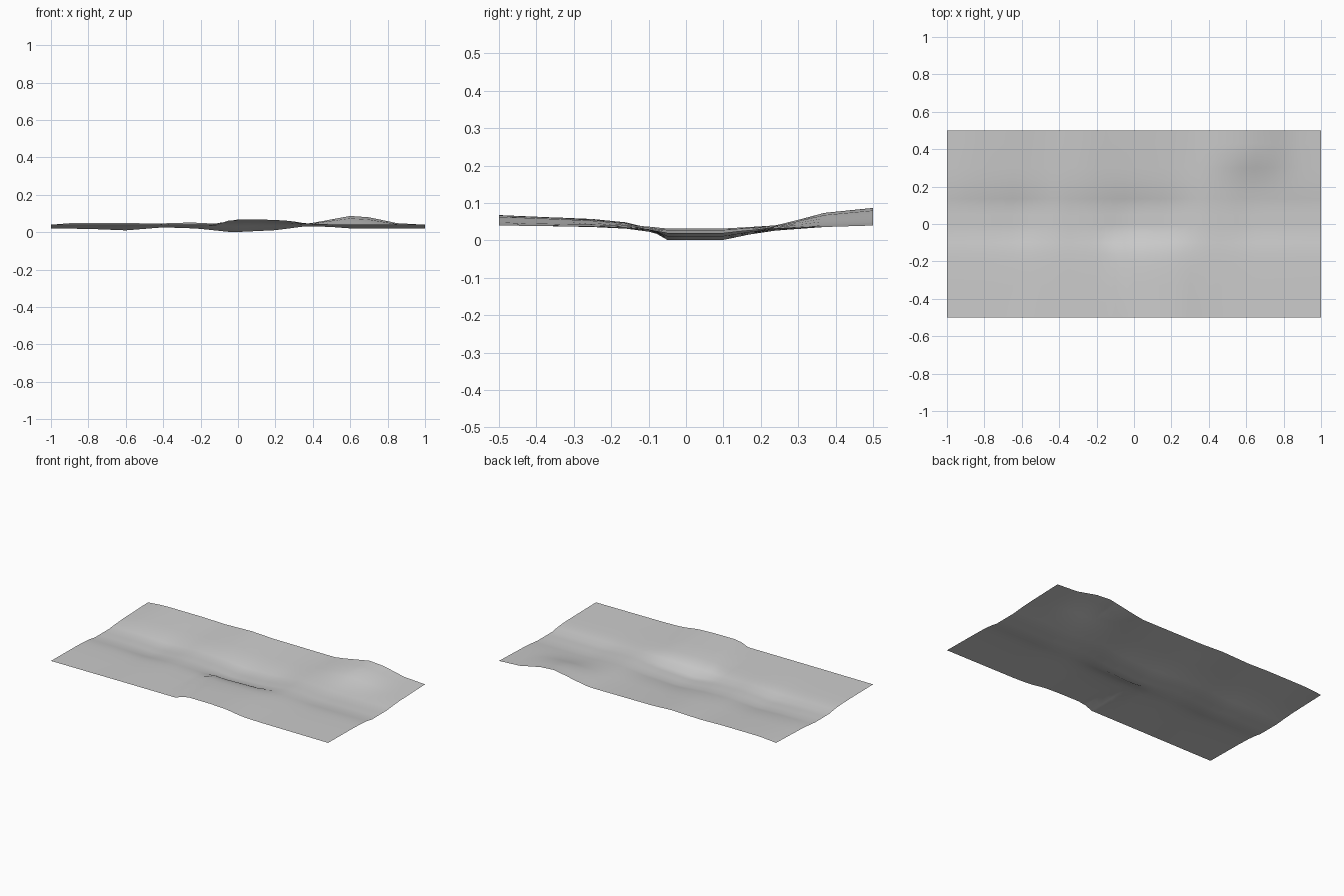
import bpy
import bmesh

default_cube = bpy.data.objects.get("Cube")
if default_cube:
    bpy.data.objects.remove(default_cube, do_unlink=True)


def sample(keys, at):
    """Read a height from (position, value) points joined by straight lines."""
    if at <= keys[0][0]:
        return keys[0][1]
    for (start, low), (end, high) in zip(keys, keys[1:]):
        if at <= end:
            return low + (high - low) * (at - start) / (end - start)
    return keys[-1][1]


# Valley floor height along the length
floor = [(-1, .02), (-.8, .018), (-.6, .01), (-.4, .026), (-.22, .02),
         (-.03, 0), (.2, .011), (.37, .033), (.5, .028), (.62, .019), (1, .02)]

# Height of the outer edges along the length, with a step in the front one
front_edge = [(-1, .04), (-.5, .041), (-.1, .041), (-.03, .068), (.15, .067),
              (.27, .062), (.37, .046), (.5, .042), (1, .04)]
back_edge = [(-1, .04), (-.88, .05), (-.6, .05), (-.45, .046), (-.25, .052),
             (-.1, .045), (.3, .043), (.5, .045), (1, .04)]

# Share of the edge height reached at each distance from the valley
front_rise = [(-.5, 1), (-.25, .84), (-.16, .7), (-.1, .44), (-.05, 0)]
back_rise = [(.1, 0), (.17, .34), (.24, .58), (.37, .8), (.5, 1)]

# Hill at the back
hill_along = [(.36, 0), (.47, .018), (.6, .043), (.7, .037), (.85, .007), (1, 0)]
hill_across = [(.17, 0), (.24, .12), (.37, .8), (.5, 1)]


def height(x, y):
    base = sample(floor, x)
    if y < 0:
        # The step runs diagonally towards the valley
        edge = sample(front_edge, x + (y + .5) / 5 * (1 - abs(x)))
        return base + (edge - base) * sample(front_rise, y)
    edge = sample(back_edge, x)
    hill = sample(hill_along, x) * sample(hill_across, y)
    return base + (edge - base) * sample(back_rise, y) + hill


# Terrain sheet
columns = [-1 + i / 20 for i in range(41)]
rows = [-.5, -.42, -.33, -.25, -.2, -.16, -.1, -.05, 0, .05,
        .1, .135, .17, .24, .3, .37, .43, .5]
bm = bmesh.new()
lines = [[bm.verts.new((x, y, height(x, y))) for x in columns] for y in rows]
for near, far in zip(lines, lines[1:]):
    for i in range(len(columns) - 1):
        bm.faces.new((near[i], near[i + 1], far[i + 1], far[i])).smooth = True

mesh = bpy.data.meshes.new("terrain")
bm.to_mesh(mesh)
bm.free()
terrain = bpy.data.objects.new("terrain", mesh)
bpy.context.collection.objects.link(terrain)

# Plain grey ground colour
colour = (.6, .6, .6, 1)
grey = bpy.data.materials.new("ground grey")
grey.use_nodes = True
grey.diffuse_color = colour
grey.node_tree.nodes["Principled BSDF"].inputs["Base Color"].default_value = colour
mesh.materials.append(grey)
